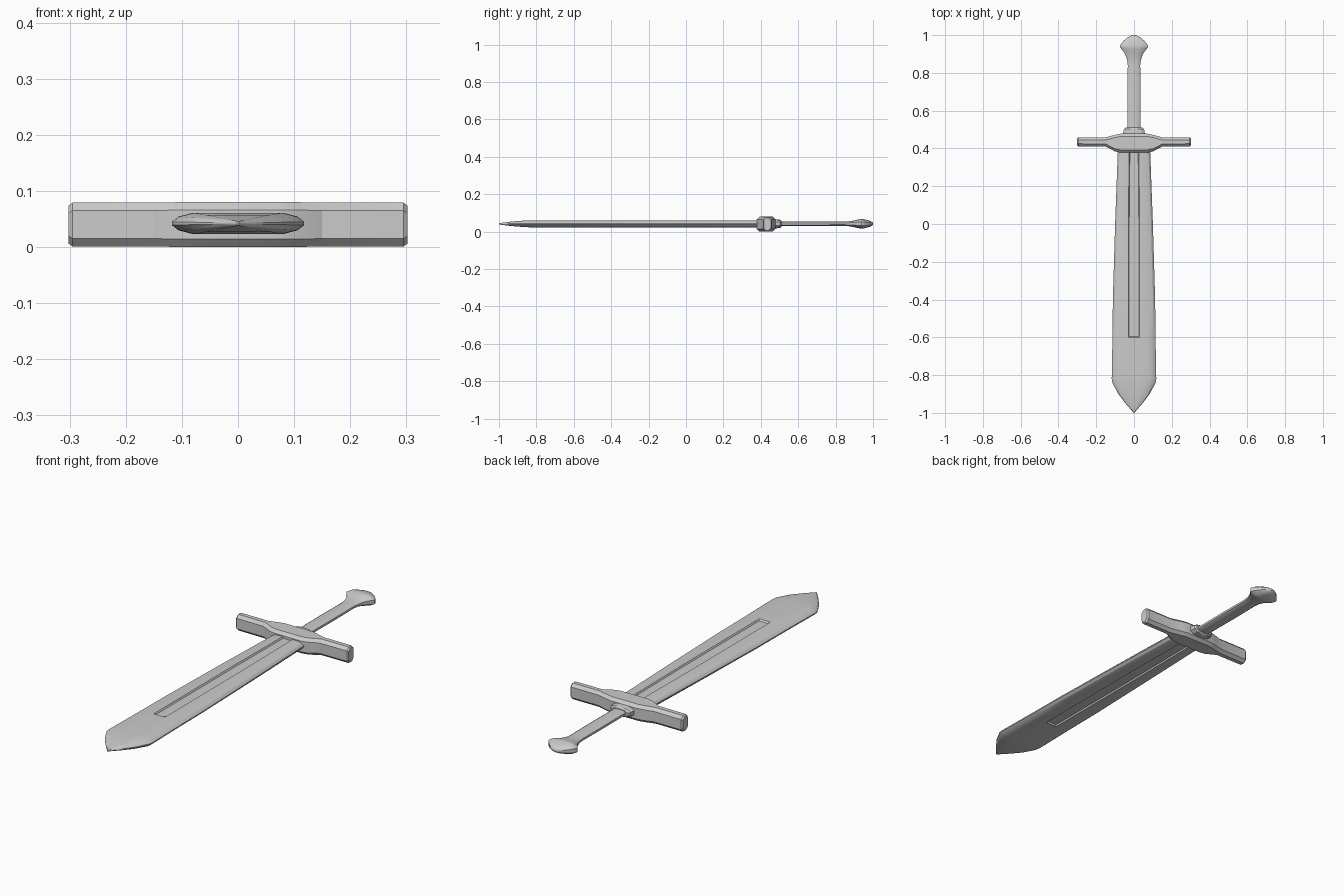
import bpy, bmesh, math
from mathutils import Vector

if "Cube" in bpy.data.objects:
    bpy.data.objects.remove(bpy.data.objects["Cube"])

ZC = 0.042  # mid height of the flat-lying sword


def loft(name, rings):
    """Skin a list of equal-length point rings and cap both ends."""
    bm = bmesh.new()
    loops = [[bm.verts.new(p) for p in ring] for ring in rings]
    n = len(loops[0])
    for a, b in zip(loops, loops[1:]):
        for i in range(n):
            j = (i + 1) % n
            bm.faces.new((a[i], a[j], b[j], b[i]))
    bm.faces.new(loops[0])
    bm.faces.new(loops[-1])
    bmesh.ops.recalc_face_normals(bm, faces=bm.faces)
    me = bpy.data.meshes.new(name)
    bm.to_mesh(me)
    bm.free()
    ob = bpy.data.objects.new(name, me)
    bpy.context.collection.objects.link(ob)
    bpy.ops.object.select_all(action='DESELECT')
    bpy.context.view_layer.objects.active = ob
    ob.select_set(True)
    bpy.ops.object.shade_smooth_by_angle(angle=math.radians(25))
    return ob


def mirrored(quarter):
    """Complete a closed section from its upper right points, edge to middle."""
    top = quarter + [(-x, z) for x, z in reversed(quarter)]
    return top + [(x, -z) for x, z in reversed(top)]


# Blade: bevelled section with a sunken fuller on both faces
def blade_ring(y, w, h, depth):
    g = min(0.030, 0.3 * w)
    q = [(w, 0.15 * h), (w * 0.9, 0.65 * h), (w * 0.68, h),
         (g, h), (g * 0.85, h - depth)]
    return [Vector((x, y, ZC + z)) for x, z in mirrored(q)]


blade = [(0.43, 0.083, 0.019, 0.007), (0.38, 0.086, 0.019, 0.007),
         (0.0, 0.100, 0.019, 0.007), (-0.40, 0.112, 0.019, 0.007),
         (-0.595, 0.114, 0.019, 0.007), (-0.602, 0.114, 0.019, 0.0),
         (-0.82, 0.118, 0.019, 0.0), (-0.84, 0.115, 0.0185, 0.0),
         (-0.90, 0.083, 0.015, 0.0), (-0.95, 0.045, 0.010, 0.0),
         (-0.99, 0.010, 0.005, 0.0), (-1.0, 0.002, 0.003, 0.0)]
loft("blade", [blade_ring(*s) for s in blade])


# Crossguard: chamfered bar swept along x, swelling at the middle
def guard_ring(x, front, back, hz, c=0.014):
    mid, hy = (front + back) / 2, (back - front) / 2
    q = [(hy, hz - c), (hy - c, hz)]
    return [Vector((x, mid + y, 0.04 + z)) for y, z in mirrored(q)]


half = [(0.07, 0.378, 0.478, 0.040), (0.10, 0.384, 0.472, 0.040),
        (0.15, 0.410, 0.459, 0.039), (0.295, 0.411, 0.459, 0.039),
        (0.302, 0.416, 0.454, 0.034)]
stations = [(-s[0],) + s[1:] for s in reversed(half)] + half
loft("crossguard", [guard_ring(*s) for s in stations])


# Hilt parts: flattened rounded sections along y
def hilt_ring(y, w, h):
    q = [(w, 0.4 * h), (0.72 * w, 0.85 * h), (0.3 * w, h)]
    return [Vector((x, y, ZC + z)) for x, z in mirrored(q)]


collar = [(0.46, 0.058, 0.024), (0.485, 0.057, 0.024),
          (0.503, 0.053, 0.022), (0.510, 0.045, 0.016)]
loft("grip_collar", [hilt_ring(*s) for s in collar])

grip = [(0.49, 0.033, 0.013), (0.70, 0.034, 0.013), (0.84, 0.033, 0.012),
        (0.87, 0.037, 0.013), (0.90, 0.047, 0.018), (0.925, 0.066, 0.024),
        (0.938, 0.075, 0.026), (0.948, 0.073, 0.025), (0.970, 0.055, 0.020),
        (0.988, 0.034, 0.014), (0.997, 0.015, 0.008), (1.0, 0.004, 0.004)]
loft("grip_and_pommel", [hilt_ring(*s) for s in grip])
